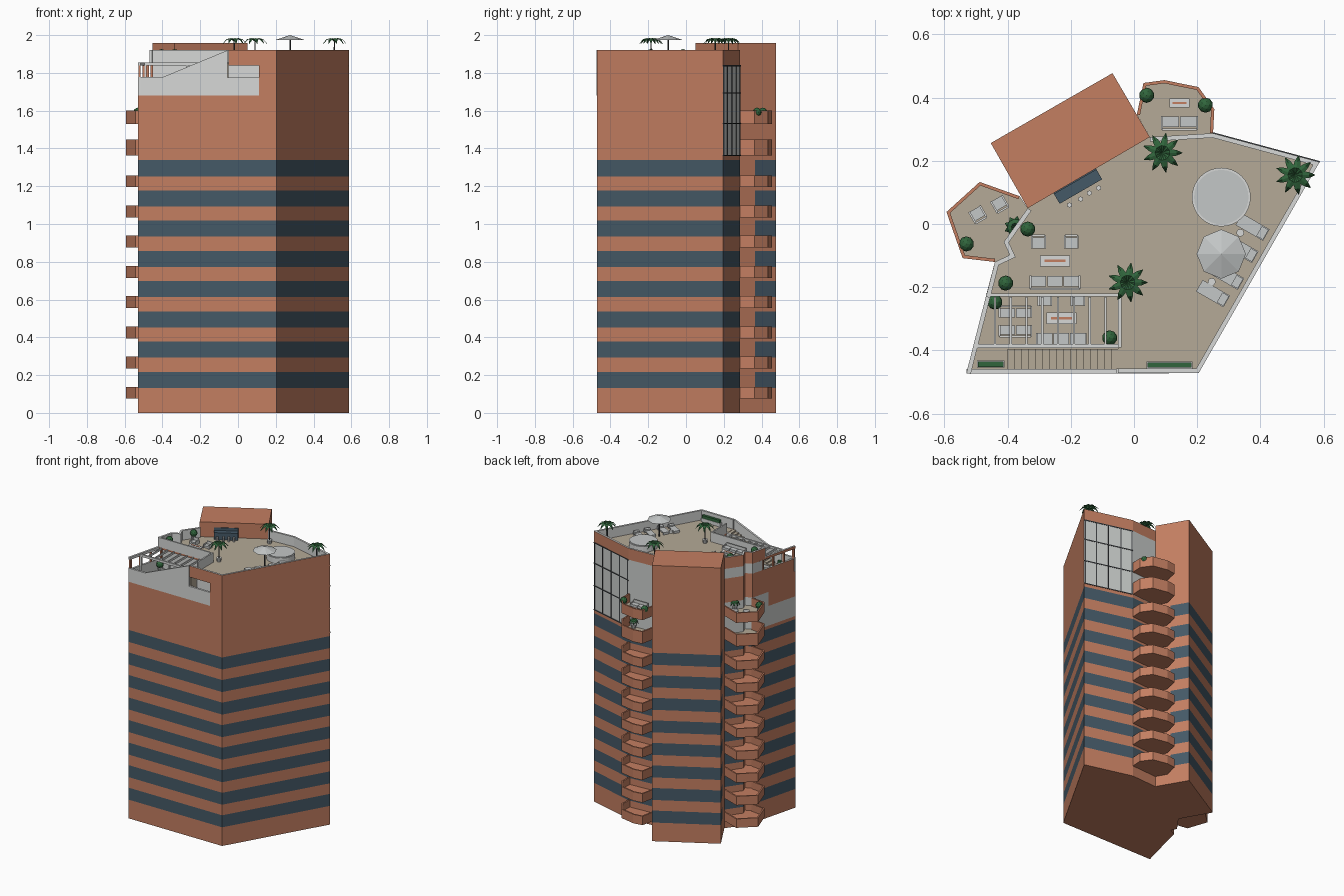
import bpy, bmesh, math
from mathutils import Matrix, Vector

if "Cube" in bpy.data.objects:
    bpy.data.objects.remove(bpy.data.objects["Cube"])


def material(name, rgb):
    m = bpy.data.materials.new(name)
    m.use_nodes = True
    m.diffuse_color = (*rgb, 1)
    m.node_tree.nodes["Principled BSDF"].inputs["Base Color"].default_value = (*rgb, 1)
    return m


TERRA = material("terracotta", (0.55, 0.21, 0.12))
SLATE = material("slate window", (0.06, 0.1, 0.135))
GLASS = material("pale glass", (0.6, 0.62, 0.61))
WHITE = material("white wall", (0.68, 0.69, 0.68))
DECK = material("beige deck", (0.46, 0.4, 0.31))
GREEN = material("leaf green", (0.03, 0.13, 0.045))
METAL = material("dark metal", (0.05, 0.055, 0.06))
CUSHION = material("grey cushion", (0.55, 0.57, 0.57))
MATS = [TERRA, SLATE, GLASS, WHITE, DECK]


def finish(name, bm, mats):
    me = bpy.data.meshes.new(name)
    bmesh.ops.recalc_face_normals(bm, faces=bm.faces)
    bm.to_mesh(me)
    bm.free()
    for m in mats:
        me.materials.append(m)
    ob = bpy.data.objects.new(name, me)
    bpy.context.collection.objects.link(ob)
    return ob


def prism(name, pts, levels, side=lambda i, k: TERRA, top=TERRA):
    """Extruded outline; each side quad is coloured by edge i and storey k."""
    bm = bmesh.new()
    rings = [[bm.verts.new((x, y, z)) for x, y in pts] for z in levels]
    bm.faces.new(rings[0])
    bm.faces.new(rings[-1]).material_index = MATS.index(top)
    n = len(pts)
    for k in range(len(levels) - 1):
        for i in range(n):
            j = (i + 1) % n
            f = bm.faces.new((rings[k][i], rings[k][j], rings[k + 1][j], rings[k + 1][i]))
            f.material_index = MATS.index(side(i, k))
    return finish(name, bm, MATS)


def wall(name, pts, z0, z1, thick, outer=TERRA, inner=WHITE, top=WHITE):
    """Thin wall along an open line, thickened to the left of its direction."""
    vs = [Vector(p) for p in pts]
    norms = [Vector((a.y - b.y, b.x - a.x)).normalized() for a, b in zip(vs, vs[1:])]
    inside = []
    for i, v in enumerate(vs):
        a, b = norms[max(i - 1, 0)], norms[min(i, len(norms) - 1)]
        inside.append(v + (a + b) * thick / (1 + a.dot(b)))
    n = len(pts)
    return prism(name, [tuple(v) for v in vs + inside[::-1]], [z0, z1],
                 lambda i, k: outer if i < n - 1 else inner, top)


def boxes(name, parts, mat, loc=(0, 0, 0), turn=0):
    """Boxes given as centre x, centre y, base z, size x, size y, size z."""
    bm = bmesh.new()
    for x, y, z, sx, sy, sz in parts:
        bmesh.ops.create_cube(bm, size=1, matrix=Matrix.Translation((x, y, z + sz / 2))
                              @ Matrix.Diagonal((sx, sy, sz, 1)))
    ob = finish(name, bm, [mat])
    ob.location, ob.rotation_euler.z = loc, math.radians(turn)
    return ob


def cone(name, x, y, z, r1, r2, h, mat, sides=16):
    bm = bmesh.new()
    bmesh.ops.create_cone(bm, cap_ends=True, segments=sides, radius1=r1, radius2=r2, depth=h,
                          matrix=Matrix.Translation((x, y, z + h / 2)))
    return finish(name, bm, [mat])


# Outline corners
A, B, C, D, E = (-.53, -.471), (.205, -.471), (.587, .196), (.25, .287), (.05, .275)
F, G, H = (-.068, .477), (-.453, .256), (-.336, .05)
I, J, K = (-.412, -.057), (-.393, -.098), (-.44, -.12)
L, M, N, Q = (-.468, -.23), (-.003, .366), (-.40, .163), (-.473, -.25)
ROOM, FLOOR, ROOF = (-.461, -.2), 1.69, 1.852

# Main body with window bands and the glazed storeys
levels = [0]
for s in range(8):
    levels += [.1325 + .16 * s, .2175 + .16 * s]
levels += [1.36, 1.5, 1.6, FLOOR]


def body_side(i, k):
    if k < 16:
        return SLATE if k % 2 and i not in (4, 8) else TERRA
    glazed = (i in (2, 3) and k > 16) or (9 <= i <= 12 and k in (17, 18)) or (i == 13 and k == 17)
    return GLASS if glazed else TERRA


prism("tower_body", [A, B, C, D, E, M, F, G, N, H, I, J, K, Q], levels, body_side, DECK)
prism("lift_tower", [E, F, G, H], [FLOOR, 1.957])


# Penthouse block, roof deck and parapets
def house_side(i, k):
    if i in (2, 3) or (5 <= i <= 8 and k == 1):
        return GLASS
    return WHITE if i > 8 else TERRA


prism("penthouse", [(.11, -.471), B, C, D, E, H, I, J, K, ROOM, (-.05, -.2), (-.05, -.39), (.11, -.39)],
      [FLOOR, 1.77, 1.84], house_side)
prism("roof_deck", [(-.05, -.471), B, C, D, E, H, I, J, K, L, (-.05, -.23)], [1.84, ROOF], top=DECK)
wall("main_parapet", [(-.05, -.471), B, C, D, E], ROOF, 1.92, .014)
wall("side_parapet", [H, I, J, K, L], ROOF, 1.92, .014)
wall("inner_parapet", [L, (-.05, -.23), (-.05, -.39)], ROOF, 1.92, .01, WHITE)
wall("terrace_side_wall", [ROOM, A], FLOOR, 1.77, .014)
wall("terrace_side_beam", [ROOM, A], 1.838, 1.856, .014)
for t in (.03, .35, .67, .97):
    boxes("terrace_side_post", [(.007, 0, 0, .012, .014, .07)], TERRA,
          (ROOM[0] + t * (A[0] - ROOM[0]), ROOM[1] + t * (A[1] - ROOM[1]), 1.77))

# White front panel with the sloping stair wall
panel = prism("front_panel", [(-.53, 1.68), (.11, 1.68), (.11, 1.775), (-.055, 1.775), (-.055, 1.92),
                              (-.40, 1.777), (-.53, 1.777)], [.459, .473], lambda i, k: WHITE, WHITE)
panel.rotation_euler.x = math.pi / 2
panel.data.polygons[0].material_index = MATS.index(WHITE)

# Stairs and pergola
steps = 16
boxes("stairs", [(-.40 + .35 * (s + .5) / steps, -.427, FLOOR, .35 / steps, .062, .16 * (s + 1) / steps)
                 for s in range(steps)], DECK)
boxes("pergola", [(-.275, -.386, 1.838, .45, .012, .016)]
      + [(-.44 + .05 * s, -.308, 1.838, .007, .155, .014) for s in range(8)]
      + [(x, -.386, FLOOR, .01, .01, .15) for x in (-.49, -.27, -.06)], WHITE)

# Mullions on the glazed back wall
span = Vector(D) - Vector(C)
boxes("mullions", [(span.length * t, 0, 1.36, .006, .006, .48) for t in (.02, .25, .5, .75, .98)]
      + [(span.length / 2, 0, z, span.length, .006, .006) for z in (1.36, 1.53, 1.69, 1.835)],
      METAL, (*C, 0), math.degrees(math.atan2(span.y, span.x)))

# Balcony stacks
back_rim = [D, (.254, .363), (.204, .433), (.096, .455), (.03, .446), (.009, .346)]
side_rim = [(-.362, .088), (-.488, .133), (-.593, .038), (-.542, -.108), K]
heights = [(.075 + .16 * s, .138 + .16 * s) for s in range(8)] + [(1.363, 1.448), (1.53, 1.6)]
for n, (lo, hi) in enumerate(heights):
    floor = DECK if n > 7 else TERRA
    for label, rim, rest in (("back", back_rim, [E]), ("side", side_rim, [J, I, H])):
        prism(label + "_balcony_floor", rim + rest, [lo, lo + .012], top=floor)
        wall(label + "_balcony_rail", rim, lo, hi, .01, TERRA, TERRA, TERRA)


# Furniture
def seat(name, x, y, z, w, turn=0, d=.042):
    boxes(name + "_frame", [(0, -d / 2, 0, w, .006, .036), (-w / 2, 0, 0, .006, d, .026),
                            (w / 2, 0, 0, .006, d, .026)], WHITE, (x, y, z), turn)
    n = max(1, round(w / .05))
    boxes(name + "_cushion", [((i - (n - 1) / 2) * w / n, .003, .004, w / n - .004, d - .008, .014)
                              for i in range(n)], CUSHION, (x, y, z), turn)


def table(x, y, z, w, d):
    boxes("coffee_table", [(0, 0, .016, w, d, .005), (0, 0, 0, w * .7, d * .6, .016)], WHITE, (x, y, z))
    boxes("table_runner", [(0, 0, .021, w * .7, d * .22, .002)], TERRA, (x, y, z))


for x, y, z in ((-.25, -.117, ROOF), (-.23, -.298, FLOOR)):
    seat("sofa", x, y - .067, z, .155)
    table(x, y, z, .095, .036)
    for side in (-1, 1):
        seat("armchair", x + side * .052, y + .06, z, .04, 180)
for y, turn in ((-.278, 180), (-.338, 0)):
    seat("terrace_bench", -.375, y, FLOOR, .1, turn, .036)
seat("balcony_sofa", .144, .32, 1.542, .11)
table(.144, .383, 1.542, .064, .028)
for x, y in ((-.494, .03), (-.425, .063)):
    seat("balcony_chair", x, y, 1.542, .04, 30)

# Bar and stools
boxes("bar", [(0, 0, 0, .155, .04, .05), (0, .018, .05, .155, .006, .02)], SLATE, (-.178, .12, ROOF), 30)
for x, y in ((-.204, .06), (-.169, .079), (-.141, .098), (-.112, .114)):
    cone("stool", x, y, ROOF, .008, .008, .03, WHITE, 8)

# Sun loungers, side tables, hot tub and parasol
for x, y in ((.375, -.01), (.34, -.08), (.295, -.165), (.25, -.22)):
    boxes("lounger", [(0, 0, .012, .1, .042, .008), (.045, 0, 0, .006, .04, .012),
                      (-.04, 0, 0, .006, .04, .012), (.036, 0, .02, .024, .036, .01)], CUSHION, (x, y, ROOF), -30)
for x, y in ((.336, -.028), (.246, -.183)):
    cone("side_table", x, y, ROOF, .012, .012, .02, WHITE, 12)
cone("hot_tub", .276, .085, ROOF, .093, .093, .04, WHITE, 32)
cone("tub_cover", .276, .085, ROOF + .04, .086, .086, .004, CUSHION, 32)
cone("parasol_canopy", .276, -.095, 1.974, .078, 0, .026, CUSHION, 8)
cone("parasol_pole", .276, -.095, ROOF, .004, .004, .13, METAL, 8)


# Plants
def bush(x, y, z):
    cone("bush_pot", x, y, z, .012, .016, .03, WHITE, 10)
    bm = bmesh.new()
    bmesh.ops.create_icosphere(bm, subdivisions=2, radius=.024, matrix=Matrix.Translation((x, y, z + .05)))
    finish("bush", bm, [GREEN])


def palm(x, y, z, height, r):
    cone("palm_pot", x, y, z, .014, .018, .025, WHITE, 10)
    cone("palm_trunk", x, y, z, .005, .003, height, METAL, 6)
    bm = bmesh.new()
    for n in range(9):
        spin = Matrix.Rotation(n * math.tau / 9, 3, "Z")
        rows = []
        for t, w, h in ((0, .003, 0), (.35, .012, .014), (.7, .009, .008), (1, .001, -.014)):
            rows.append([bm.verts.new(spin @ Vector((r * t, s * w, h - abs(s) * .003))) for s in (-1, 0, 1)])
        for a, b in zip(rows, rows[1:]):
            for s in (0, 1):
                bm.faces.new((a[s], b[s], b[s + 1], a[s + 1]))
    finish("palm_fronds", bm, [GREEN]).location = (x, y, z + height)


for x, y, z in ((-.336, -.016, ROOF), (-.406, -.187, ROOF), (-.44, -.247, FLOOR), (-.077, -.36, FLOOR),
                (-.53, -.063, 1.542), (.04, .407, 1.542), (.226, .376, 1.542)):
    bush(x, y, z)
for x, y in ((.09, .225), (.51, .155), (-.02, -.185)):
    palm(x, y, ROOF, .118, .063)
palm(-.375, -.01, 1.542, .05, .035)
palm(.2, .3, 1.375, .05, .03)
for x, y, z, w in ((-.453, -.443, FLOOR, .08), (.112, -.446, ROOF, .14)):
    boxes("planter", [(x, y, z, w + .006, .022, .025)], WHITE)
    boxes("hedge", [(x, y, z + .025, w, .017, .02)], GREEN)
